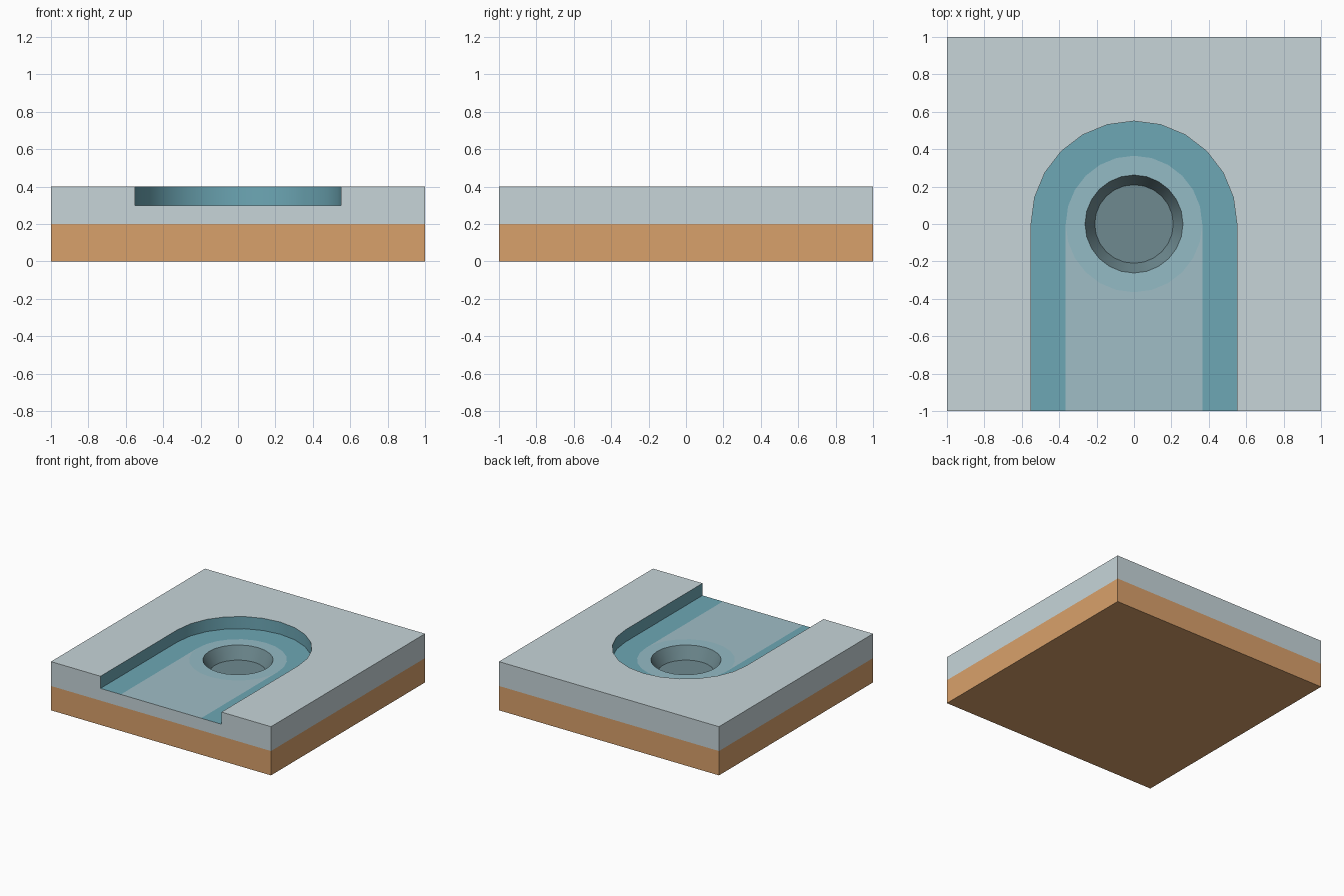
import bpy, bmesh, math

if "Cube" in bpy.data.objects:
    bpy.data.objects.remove(bpy.data.objects["Cube"])

SIDES = 24
Z_TOP, Z_FLOOR, Z_MID = 0.40, 0.30, 0.20
R_CHANNEL, R_RIM, R_HOLE, R_PIT = 0.55, 0.365, 0.262, 0.21

mesh = bpy.data.meshes.new("channel_end_tile")
tile = bpy.data.objects.new("channel_end_tile", mesh)
bpy.context.collection.objects.link(tile)
bm = bmesh.new()


def linear(c):
    c /= 255
    return c / 12.92 if c <= 0.04045 else ((c + 0.055) / 1.055) ** 2.4


def material(name, rgb):
    m = bpy.data.materials.new(name)
    m.diffuse_color = (*[linear(c) for c in rgb], 1)
    m.use_nodes = True
    m.node_tree.nodes["Principled BSDF"].inputs["Base Color"].default_value = m.diffuse_color
    mesh.materials.append(m)
    return len(mesh.materials) - 1


def face(points, mat):
    f = bm.faces.new([bm.verts.new(p) for p in points])
    f.material_index = mat


def bridge(a, b, mat, closed=True):
    n = len(a)
    for i in range(n if closed else n - 1):
        j = (i + 1) % n
        face([a[i], a[j], b[j], b[i]], mat)


def arc(r, z, start=0, count=SIDES):
    return [(r * math.cos(2 * math.pi * i / SIDES), r * math.sin(2 * math.pi * i / SIDES), z)
            for i in range(start, start + count)]


def u_path(r, z):
    return [(r, -1, z)] + arc(r, z, 0, SIDES // 2 + 1) + [(-r, -1, z)]


def square(z):
    return [(-1, -1, z), (1, -1, z), (1, 1, z), (-1, 1, z)]


earth = material("earth", (217, 161, 107))
stone = material("pale_stone", (199, 213, 217))
band = material("teal_band", (109, 167, 181))
strip = material("channel_strip", (160, 190, 198))
ring = material("hole_ring", (148, 187, 197))
pit = material("pit", (110, 138, 144))

# earth base: underside and lower walls
face(square(0), earth)
bridge(square(0), square(Z_MID), earth)

# upper side and back walls
low, high = square(Z_MID), square(Z_TOP)
bridge(low[1:] + low[:1], high[1:] + high[:1], stone, closed=False)

# notched front wall
face([(-1, -1, Z_MID), (1, -1, Z_MID), (1, -1, Z_TOP), (R_CHANNEL, -1, Z_TOP)]
     + [(x, -1, Z_FLOOR) for x in (R_CHANNEL, R_RIM, -R_RIM, -R_CHANNEL)]
     + [(-R_CHANNEL, -1, Z_TOP), (-1, -1, Z_TOP)], stone)

# top surface around the channel
face(u_path(R_CHANNEL, Z_TOP) + [(-1, -1, Z_TOP), (-1, 1, Z_TOP), (1, 1, Z_TOP), (1, -1, Z_TOP)], stone)

# channel wall and teal border of its floor
bridge(u_path(R_CHANNEL, Z_TOP), u_path(R_CHANNEL, Z_FLOOR), band, closed=False)
bridge(u_path(R_CHANNEL, Z_FLOOR), u_path(R_RIM, Z_FLOOR), band, closed=False)

# central strip leading to the ring
face([(-R_RIM, -1, Z_FLOOR), (R_RIM, -1, Z_FLOOR)]
     + arc(R_RIM, Z_FLOOR, SIDES // 2, SIDES // 2 + 1)[::-1], strip)

# ring and tapered hole
bridge(arc(R_RIM, Z_FLOOR), arc(R_HOLE, Z_FLOOR), ring)
bridge(arc(R_HOLE, Z_FLOOR), arc(R_PIT, Z_MID), pit)
face(arc(R_PIT, Z_MID), pit)

# weld into one closed shell
bmesh.ops.remove_doubles(bm, verts=bm.verts, dist=1e-4)
bmesh.ops.recalc_face_normals(bm, faces=bm.faces)
bm.to_mesh(mesh)
bm.free()

bpy.context.view_layer.objects.active = tile
tile.select_set(True)
bpy.ops.object.shade_smooth_by_angle(angle=math.radians(30))
